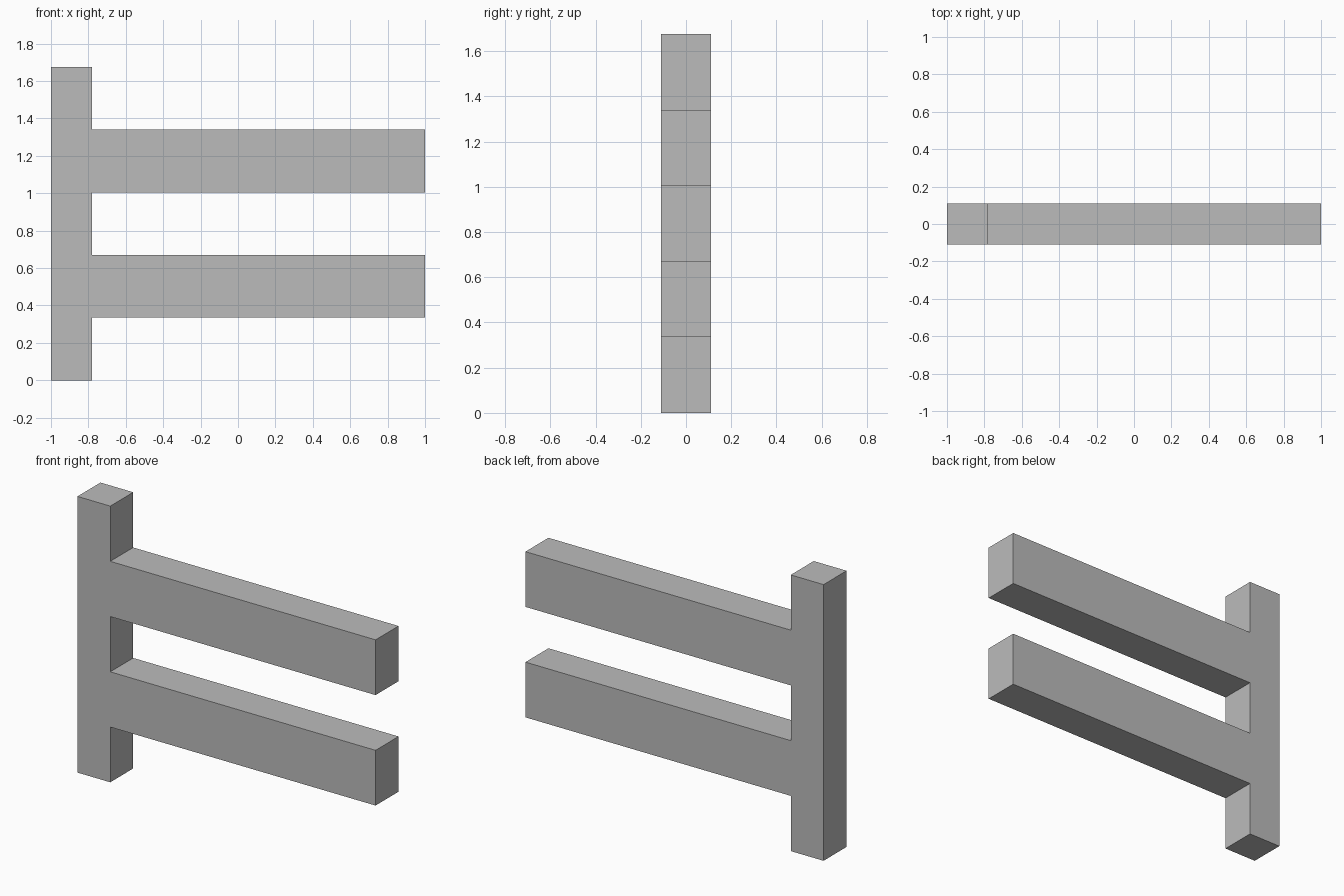
import bpy
import bmesh

cube = bpy.data.objects.get("Cube")
if cube:
    bpy.data.objects.remove(cube, do_unlink=True)

# Main dimensions
LEFT, POST_EDGE, RIGHT = -1.0, -0.78, 1.0
HALF_DEPTH = 0.11
RAIL = 0.335            # rail height, also the gap between rails
HEIGHT = 5 * RAIL

# Plain grey paint
grey = bpy.data.materials.new("plain_grey")
grey.use_nodes = True
color = (0.5, 0.5, 0.5, 1.0)
grey.diffuse_color = color
grey.node_tree.nodes["Principled BSDF"].inputs["Base Color"].default_value = color

# Outline: post on the left, two rails reaching right
outline = [(LEFT, HEIGHT), (LEFT, 0), (POST_EDGE, 0)]
for level in (1, 3):
    low, high = level * RAIL, (level + 1) * RAIL
    outline += [(POST_EDGE, low), (RIGHT, low), (RIGHT, high), (POST_EDGE, high)]
outline.append((POST_EDGE, HEIGHT))

# Extrude the outline through the depth as one solid
bm = bmesh.new()
front = bm.faces.new([bm.verts.new((x, -HALF_DEPTH, z)) for x, z in outline])
result = bmesh.ops.extrude_face_region(bm, geom=[front], use_keep_orig=True)
back_verts = [g for g in result["geom"] if isinstance(g, bmesh.types.BMVert)]
bmesh.ops.translate(bm, verts=back_verts, vec=(0, 2 * HALF_DEPTH, 0))
bmesh.ops.recalc_face_normals(bm, faces=bm.faces)

mesh = bpy.data.meshes.new("fence_post_with_rails")
bm.to_mesh(mesh)
bm.free()
mesh.materials.append(grey)
fence = bpy.data.objects.new("fence_post_with_rails", mesh)
bpy.context.collection.objects.link(fence)
